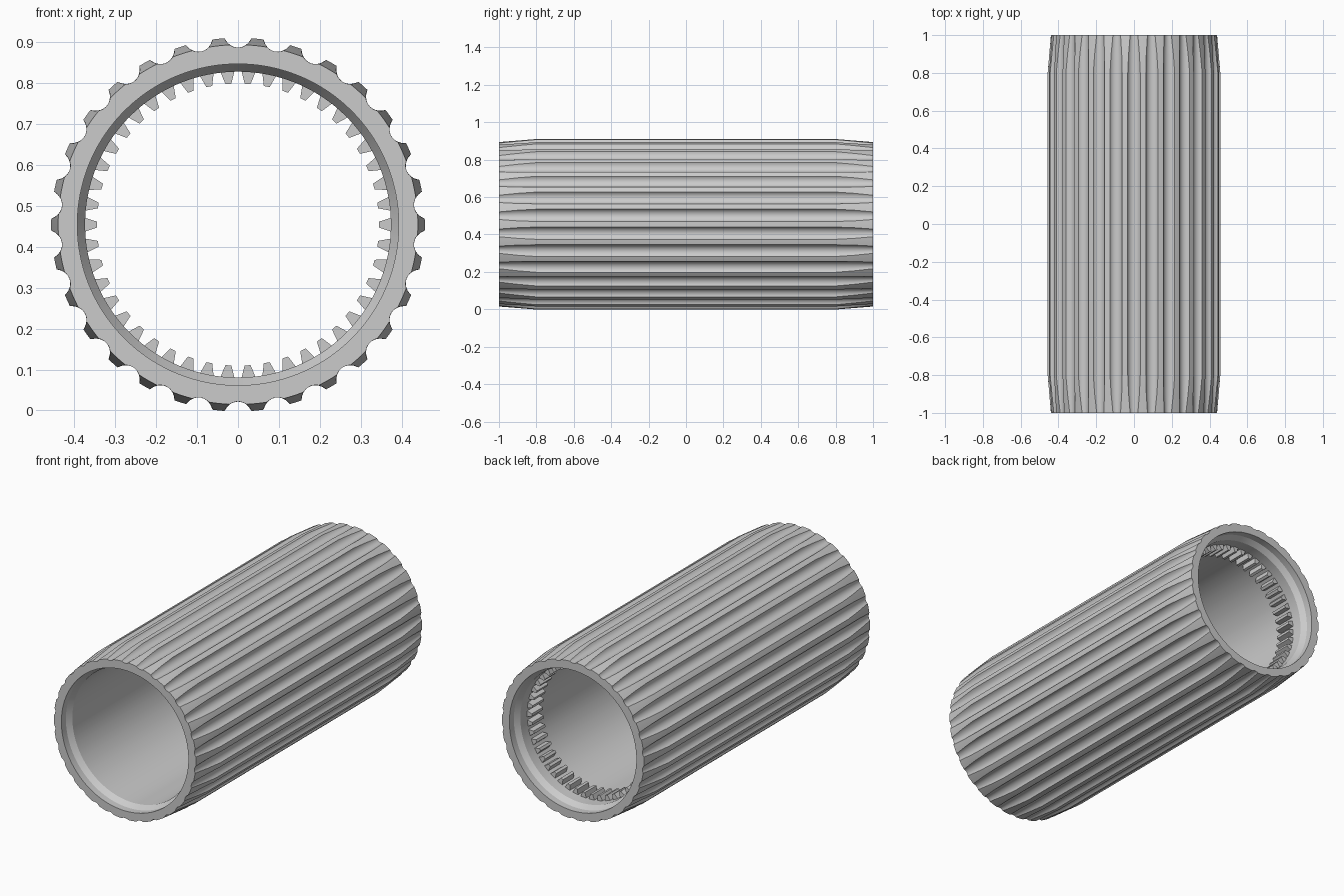
import bpy, bmesh
from math import pi, sin, cos, acos

cube = bpy.data.objects.get("Cube")
if cube:
    bpy.data.objects.remove(cube)

GROOVES, TEETH = 30, 46
R_OUT, R_END = 0.457, 0.44        # full radius and radius at the tapered ends
GROOVE_R, GROOVE_C = 0.0355, 0.4685  # flute radius and its centre distance
ARC_STEPS, TIP_STEPS = 10, 3
CENTRE_Z = R_OUT * cos(pi / GROOVES)

grey = bpy.data.materials.new("grey metal")
grey.use_nodes = True
colour = (0.6, 0.6, 0.6, 1)
grey.diffuse_color = colour
grey.node_tree.nodes["Principled BSDF"].inputs["Base Color"].default_value = colour


def polar(r, a, y):
    # angle measured from straight up
    return (r * sin(a), y, CENTRE_Z + r * cos(a))


def fluted_ring(radius, y):
    # circle of the given radius with round flutes cut out
    pitch = 2 * pi / GROOVES
    half = acos((radius**2 + GROOVE_C**2 - GROOVE_R**2) / (2 * radius * GROOVE_C))
    sweep = acos((GROOVE_C - radius * cos(half)) / GROOVE_R)
    points = []
    for g in range(GROOVES):
        mid = g * pitch
        for i in range(ARC_STEPS + 1):
            t = sweep * (2 * i / ARC_STEPS - 1)
            u, v = GROOVE_R * sin(t), GROOVE_C - GROOVE_R * cos(t)
            points.append((u * cos(mid) + v * sin(mid), y,
                           CENTRE_Z + v * cos(mid) - u * sin(mid)))
        for i in range(1, TIP_STEPS):
            a = mid + half + (pitch - 2 * half) * i / TIP_STEPS
            points.append(polar(radius, a, y))
    return points


def plain_ring(radius, y, like):
    # round ring whose points line up with a fluted ring
    ring = []
    for x, _, z in like:
        d = (x**2 + (z - CENTRE_Z)**2) ** 0.5
        ring.append((x / d * radius, y, CENTRE_Z + (z - CENTRE_Z) / d * radius))
    return ring


def finish(bm, name):
    bmesh.ops.recalc_face_normals(bm, faces=bm.faces)
    mesh = bpy.data.meshes.new(name)
    bm.to_mesh(mesh)
    bm.free()
    mesh.materials.append(grey)
    obj = bpy.data.objects.new(name, mesh)
    bpy.context.collection.objects.link(obj)
    bpy.ops.object.select_all(action="DESELECT")
    obj.select_set(True)
    bpy.context.view_layer.objects.active = obj
    bpy.ops.object.shade_smooth_by_angle(angle=0.45)
    return obj


# Fluted sleeve: outer surface, end rims, stepped mouths and bore in one loop
mid_r = (R_OUT + R_END) / 2
rings = [fluted_ring(r, y) for r, y in (
    (R_END, -1), (mid_r, -0.9), (R_OUT, -0.8),
    (R_OUT, 0.8), (mid_r, 0.9), (R_END, 1))]
end = rings[0]
for r, y in ((0.393, 1), (0.393, 0.96), (0.374, 0.93),
             (0.374, -0.93), (0.393, -0.96), (0.393, -1)):
    rings.append(plain_ring(r, y, end))

bm = bmesh.new()
loops = [[bm.verts.new(p) for p in ring] for ring in rings]
for k, a in enumerate(loops):
    b = loops[(k + 1) % len(loops)]
    for i in range(len(a)):
        j = (i + 1) % len(a)
        bm.faces.new((a[i], a[j], b[j], b[i]))
finish(bm, "fluted_sleeve")

# Ring of internal gear teeth just inside the back mouth
bm = bmesh.new()
for t in range(TEETH):
    a = pi / 2 + t * 2 * pi / TEETH
    section = ((0.376, -0.046), (0.345, -0.021), (0.345, 0.021), (0.376, 0.046))
    front, back = ([bm.verts.new(polar(r, a + da, y)) for r, da in section]
                   for y in (0.77, 0.87))
    bm.faces.new(front)
    bm.faces.new(back)
    for i in range(4):
        j = (i + 1) % 4
        bm.faces.new((front[i], front[j], back[j], back[i]))
finish(bm, "internal_teeth")
